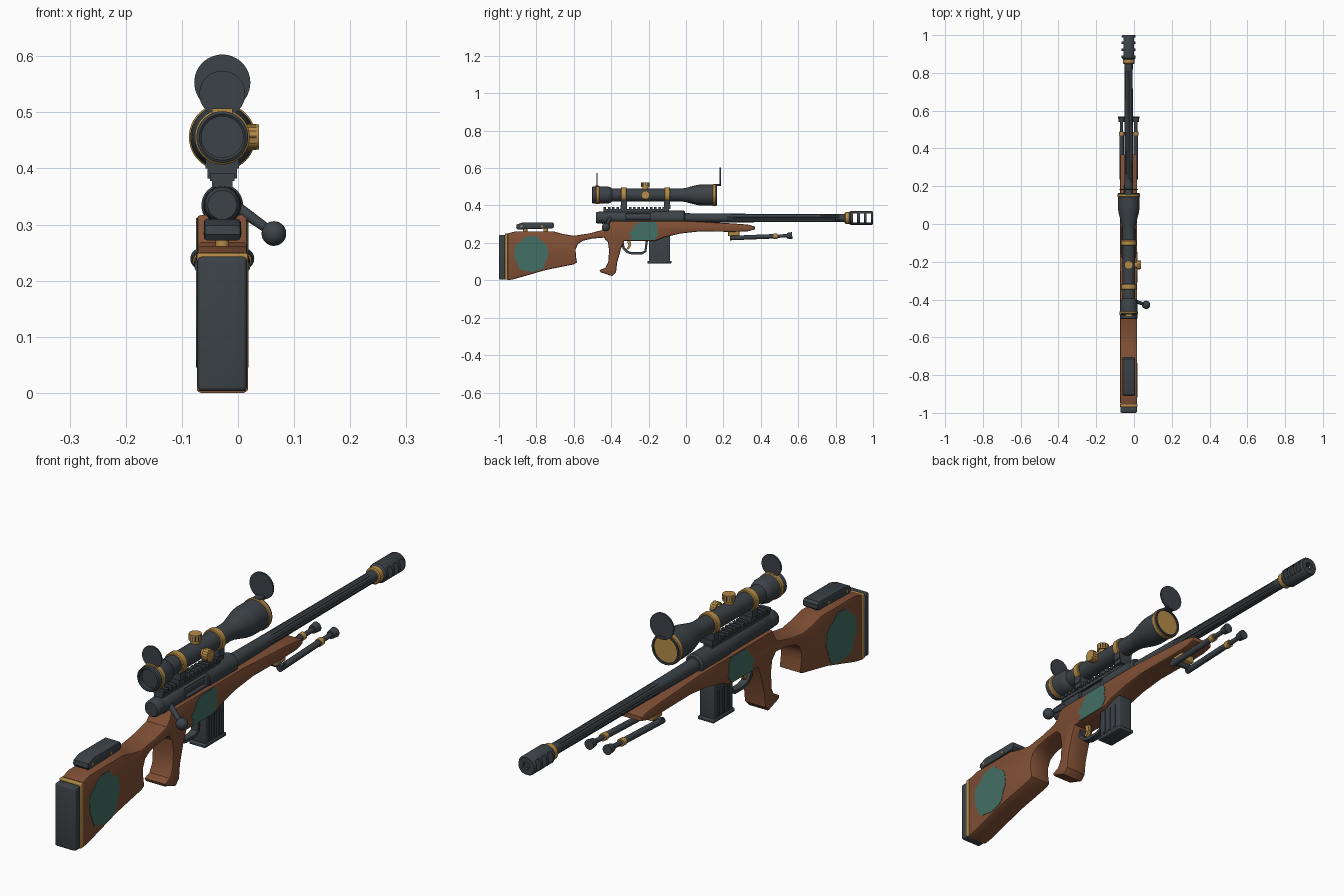
import bpy, bmesh, math
from mathutils import Vector, Matrix

if "Cube" in bpy.data.objects:
    bpy.data.objects.remove(bpy.data.objects["Cube"])

CX = -0.028          # gun centre line
BZ, SZ = 0.333, 0.456  # barrel and scope heights


def material(name, rgb):
    m = bpy.data.materials.new(name)
    m.diffuse_color = (*rgb, 1)
    m.use_nodes = True
    m.node_tree.nodes["Principled BSDF"].inputs["Base Color"].default_value = m.diffuse_color
    return m


DARK = material("gunmetal", (0.045, 0.055, 0.064))
WOOD = material("brown_wood", (0.22, 0.080, 0.036))
GOLD = material("brass", (0.46, 0.26, 0.065))
TEAL = material("teal_paint", (0.055, 0.16, 0.13))


def finish(name, bm, mat):
    bmesh.ops.recalc_face_normals(bm, faces=bm.faces)
    me = bpy.data.meshes.new(name)
    bm.to_mesh(me)
    bm.free()
    me.materials.append(mat)
    ob = bpy.data.objects.new(name, me)
    bpy.context.collection.objects.link(ob)
    return ob


def boxes(name, spans, mat, bevel=0.0):
    """Each span is (x0, x1, y0, y1, z0, z1), x measured from the centre line."""
    bm = bmesh.new()
    for x0, x1, y0, y1, z0, z1 in spans:
        m = Matrix.Translation((CX + (x0 + x1) / 2, (y0 + y1) / 2, (z0 + z1) / 2))
        bmesh.ops.create_cube(bm, size=1, matrix=m @ Matrix.Diagonal((x1 - x0, y1 - y0, z1 - z0, 1)))
    if bevel:
        bmesh.ops.bevel(bm, geom=bm.edges[:], offset=bevel, segments=3, profile=0.5, affect='EDGES')
    return finish(name, bm, mat)


def prism(name, pts, x0, x1, mat, bevel=0.0):
    """Side outline (y, z) extruded across x, with the rims rounded."""
    bm = bmesh.new()
    f = bm.faces.new([bm.verts.new((CX + x0, y, z)) for y, z in pts])
    ext = bmesh.ops.extrude_face_region(bm, geom=[f])
    bmesh.ops.translate(bm, verts=[v for v in ext["geom"] if isinstance(v, bmesh.types.BMVert)],
                        vec=(x1 - x0, 0, 0))
    if bevel:
        rim = [e for e in bm.edges if abs(e.verts[0].co.x - e.verts[1].co.x) < 1e-6]
        bmesh.ops.bevel(bm, geom=rim, offset=bevel, segments=2, profile=0.5,
                        affect='EDGES', clamp_overlap=False)
    return finish(name, bm, mat)


def lathe(name, pts, z, mat, n=40, flutes=8):
    """Turned part along y from (y, radius[, flute depth]) points."""
    bm = bmesh.new()
    rings = []
    for p in pts:
        y, r, d = (*p, 0)[:3]
        ring = []
        for i in range(n):
            a = 2 * math.pi * i / n
            rr = r - d * max(0, math.cos(flutes * a))
            ring.append(bm.verts.new((CX + rr * math.cos(a), y, z + rr * math.sin(a))))
        rings.append(ring)
    for a, b in zip(rings, rings[1:]):
        for i in range(n):
            bm.faces.new((a[i], a[(i + 1) % n], b[(i + 1) % n], b[i]))
    bm.faces.new(rings[0])
    bm.faces.new(rings[-1])
    return finish(name, bm, mat)


def rod(name, p, q, r, mat, n=24, r2=None):
    p, q = Vector(p), Vector(q)
    bm = bmesh.new()
    m = Matrix.Translation((p + q) / 2) @ (q - p).to_track_quat('Z', 'Y').to_matrix().to_4x4()
    bmesh.ops.create_cone(bm, cap_ends=True, segments=n, radius1=r, radius2=r2 or r,
                          depth=(q - p).length, matrix=m)
    return finish(name, bm, mat)


def cut(ob, cutter):
    mod = ob.modifiers.new("cut", 'BOOLEAN')
    mod.object, mod.solver = cutter, 'EXACT'
    bpy.context.view_layer.objects.active = ob
    bpy.ops.object.modifier_apply(modifier=mod.name)
    bpy.data.objects.remove(cutter)


# Thumbhole stock with grip and fore-end
prism("stock", [
    (-0.955, 0.0), (-0.92, 0.006), (-0.75, 0.055), (-0.60, 0.085), (-0.583, 0.095),
    (-0.589, 0.133), (-0.590, 0.165), (-0.577, 0.195), (-0.55, 0.212), (-0.50, 0.223),
    (-0.44, 0.228), (-0.418, 0.205), (-0.411, 0.16), (-0.416, 0.096), (-0.432, 0.066),
    (-0.462, 0.055), (-0.456, 0.043), (-0.395, 0.022), (-0.374, 0.043), (-0.368, 0.096),
    (-0.347, 0.17), (-0.33, 0.21), (-0.165, 0.21), (-0.117, 0.23), (-0.03, 0.25),
    (0.07, 0.261), (0.25, 0.259), (0.33, 0.262), (0.368, 0.272), (0.368, 0.288),
    (0.33, 0.298), (0.25, 0.304), (0.02, 0.317), (-0.42, 0.317), (-0.432, 0.29),
    (-0.45, 0.268), (-0.52, 0.25), (-0.60, 0.238), (-0.66, 0.248), (-0.71, 0.262),
    (-0.91, 0.262), (-0.955, 0.25)], -0.045, 0.045, WOOD, 0.007)

# Painted camouflage patches on both sides
butt_patch = []
for i in range(40):
    a = 2 * math.pi * i / 40
    k = 1 + 0.04 * math.sin(5 * a) + 0.03 * math.cos(9 * a + 1)
    butt_patch.append((-0.828 + 0.09 * k * math.cos(a), 0.14 + 0.096 * k * math.sin(a)))
body_patch = [(-0.305, 0.214), (-0.29, 0.235), (-0.31, 0.25), (-0.285, 0.27), (-0.275, 0.295),
              (-0.25, 0.312), (-0.165, 0.312), (-0.15, 0.29), (-0.155, 0.265), (-0.148, 0.245),
              (-0.168, 0.215)]
for side, s in (("left", -1), ("right", 1)):
    for label, pts in (("butt", butt_patch), ("body", body_patch)):
        prism(f"{label}_patch_{side}", pts, s * 0.043, s * 0.0465, TEAL)

# Butt pad, brass spacer and cheek rest
boxes("butt_pad", [(-0.044, 0.044, -1.0, -0.966, 0.003, 0.243)], DARK, 0.008)
boxes("butt_spacer", [(-0.0455, 0.0455, -0.969, -0.953, 0.003, 0.249)], GOLD, 0.003)
prism("cheek_rest", [(-0.908, 0.282), (-0.9, 0.272), (-0.715, 0.277), (-0.705, 0.285), (-0.705, 0.302),
                     (-0.715, 0.31), (-0.87, 0.31), (-0.905, 0.298)], -0.033, 0.033, DARK, 0.006)
for i, y in enumerate((-0.86, -0.75)):
    rod(f"cheek_post_{i}", (CX, y, 0.25), (CX, y, 0.285), 0.012, GOLD)
    rod(f"cheek_screw_{i}", (CX - 0.034, y - 0.02, 0.288), (CX + 0.034, y - 0.02, 0.288), 0.006, GOLD, 16)

# Receiver with ejection port
receiver = lathe("receiver", [(-0.44, 0.030), (-0.432, 0.034), (-0.18, 0.034), (-0.178, 0.037),
                              (-0.012, 0.037), (-0.005, 0.03)], 0.335, DARK)
cut(receiver, boxes("port_cutter", [(0.016, 0.06, -0.32, -0.19, 0.325, 0.358)], DARK))
lathe("bolt_body", [(-0.33, 0.02), (-0.18, 0.02)], 0.338, DARK, 24)
lathe("bolt_shroud", [(-0.482, 0.026), (-0.475, 0.031), (-0.445, 0.033), (-0.43, 0.03)], 0.335, DARK)
knob = Vector((0.064, -0.428, 0.284))
rod("bolt_handle", (CX + 0.02, -0.405, 0.335), knob, 0.011, DARK, 20, 0.008)
bm = bmesh.new()
bmesh.ops.create_uvsphere(bm, u_segments=24, v_segments=14, radius=0.022, matrix=Matrix.Translation(knob))
finish("bolt_knob", bm, DARK)

# Toothed top rail
boxes("rail", [(-0.018, 0.018, -0.44, -0.09, 0.366, 0.382)]
      + [(-0.022, 0.022, -0.44 + i * 0.0225, -0.427 + i * 0.0225, 0.378, 0.392) for i in range(16)], DARK)

# Fluted barrel and ported muzzle brake
lathe("barrel", [(-0.02, 0.026), (0.06, 0.025), (0.22, 0.0235), (0.25, 0.0235, 0.004),
                 (0.80, 0.0215, 0.004), (0.82, 0.0215), (0.87, 0.0215)], BZ, DARK, 64)
lathe("muzzle_collar", [(0.848, 0.027), (0.852, 0.031), (0.872, 0.031), (0.876, 0.028)], BZ, GOLD)
brake = lathe("muzzle_brake", [(0.872, 0.031), (0.88, 0.037), (0.993, 0.037), (1.0, 0.033)], BZ, DARK)
cut(brake, lathe("bore_cutter", [(0.885, 0.014), (1.02, 0.014)], BZ, DARK, 24))
for y in (0.892, 0.929, 0.965):
    cut(brake, boxes("slot_cutter", [(-0.06, 0.06, y, y + 0.023, BZ - 0.023, BZ + 0.023)], DARK))

# Magazine with ribs and floor plate
boxes("magazine", [(-0.03, 0.03, -0.198, -0.085, 0.095, 0.24)], DARK, 0.004)
boxes("magazine_ribs", [(-0.033, 0.033, y, y + 0.012, 0.11, 0.205) for y in (-0.178, -0.148, -0.118)], DARK)
boxes("magazine_floor", [(-0.034, 0.034, -0.206, -0.078, 0.09, 0.104)], DARK, 0.004)

# Trigger guard and trigger
prism("trigger_guard", [
    (-0.348, 0.215), (-0.340, 0.17), (-0.318, 0.146), (-0.29, 0.138), (-0.235, 0.138), (-0.212, 0.152),
    (-0.203, 0.215), (-0.215, 0.215), (-0.222, 0.158), (-0.24, 0.15), (-0.288, 0.15), (-0.31, 0.157),
    (-0.328, 0.176), (-0.336, 0.215)], -0.014, 0.014, DARK)
prism("trigger", [(-0.315, 0.215), (-0.308, 0.185), (-0.318, 0.168), (-0.308, 0.163),
                  (-0.294, 0.185), (-0.296, 0.215)], -0.007, 0.007, GOLD)

# Folded bipod
boxes("bipod_mount", [(-0.03, 0.03, 0.225, 0.285, 0.236, 0.264)], GOLD, 0.004)
rod("bipod_axle", (CX - 0.047, 0.25, 0.232), (CX + 0.047, 0.25, 0.232), 0.011, DARK)
for side, s in (("left", -1), ("right", 1)):
    def at(y, x=CX + s * 0.038):
        return (x, y, 0.226 + (y - 0.24) * 0.04)
    rod(f"bipod_leg_{side}", at(0.235), at(0.47), 0.012, DARK)
    rod(f"bipod_tube_{side}", at(0.46), at(0.55), 0.009, DARK)
    rod(f"bipod_ring_{side}", at(0.468), at(0.488), 0.0145, GOLD)
    rod(f"bipod_foot_{side}", at(0.54), at(0.568), 0.015, DARK, 24, 0.019)

# Scope body, recessed at both lenses
lathe("scope_body", [
    (-0.485, 0.037), (-0.5, 0.037), (-0.503, 0.041), (-0.5, 0.046), (-0.42, 0.046), (-0.405, 0.042),
    (-0.395, 0.034), (-0.03, 0.034), (-0.005, 0.037), (0.06, 0.054), (0.085, 0.057), (0.165, 0.057),
    (0.165, 0.05), (0.14, 0.05)], SZ, DARK, 48)
for name, y0, y1, r in (("eyepiece_band", -0.482, -0.462, 0.049), ("objective_band", 0.142, 0.16, 0.0595),
                        ("rear_mount_ring", -0.347, -0.318, 0.041), ("front_mount_ring", -0.115, -0.086, 0.041)):
    lathe(name, [(y0, r - 0.003), (y0 + 0.003, r), (y1 - 0.003, r), (y1, r - 0.003)], SZ, GOLD, 48)
for label, y in (("rear", -0.3325), ("front", -0.1005)):
    boxes(f"{label}_mount_base", [(-0.03, 0.03, y - 0.016, y + 0.016, 0.4, 0.43),
                                  (-0.026, 0.026, y - 0.018, y + 0.018, 0.382, 0.402)], DARK)

# Adjustment turrets: top and right side, with knurling
for label, d, start in (("top", Vector((0, 0, 1)), 0.030), ("side", Vector((1, 0, 0)), 0.028)):
    c = Vector((CX, -0.217, SZ))
    end = 0.068 if label == "top" else 0.065
    rod(f"{label}_turret_neck", c, c + d * (start + 0.016), 0.016, GOLD)
    rod(f"{label}_turret", c + d * (start + 0.014), c + d * end, 0.0225, GOLD, 32)
    for i in range(14):
        a = 2 * math.pi * i / 14
        o = (Vector((math.cos(a), math.sin(a), 0)) if label == "top"
             else Vector((0, math.cos(a), math.sin(a)))) * 0.0215
        rod(f"{label}_knurl_{i}", c + o + d * (start + 0.018), c + o + d * (end - 0.004), 0.002,
            DARK if label == "top" else GOLD, 6)

# Flipped-up lens caps and hinges
lathe("rear_lens_cap", [(-0.478, 0.041), (-0.472, 0.041)], 0.533, DARK, 48)
lathe("front_lens_cap", [(0.18, 0.05), (0.186, 0.05)], 0.553, DARK, 48)
boxes("rear_cap_hinge", [(-0.018, 0.018, -0.486, -0.466, 0.496, 0.507)], GOLD)
boxes("front_cap_hinge", [(-0.016, 0.016, 0.15, 0.188, 0.505, 0.516)], DARK)

# Smooth round surfaces, keep edges sharp
bpy.ops.object.select_all(action='DESELECT')
for ob in bpy.context.scene.objects:
    ob.select_set(True)
bpy.context.view_layer.objects.active = receiver
bpy.ops.object.shade_smooth_by_angle(angle=math.radians(32))
